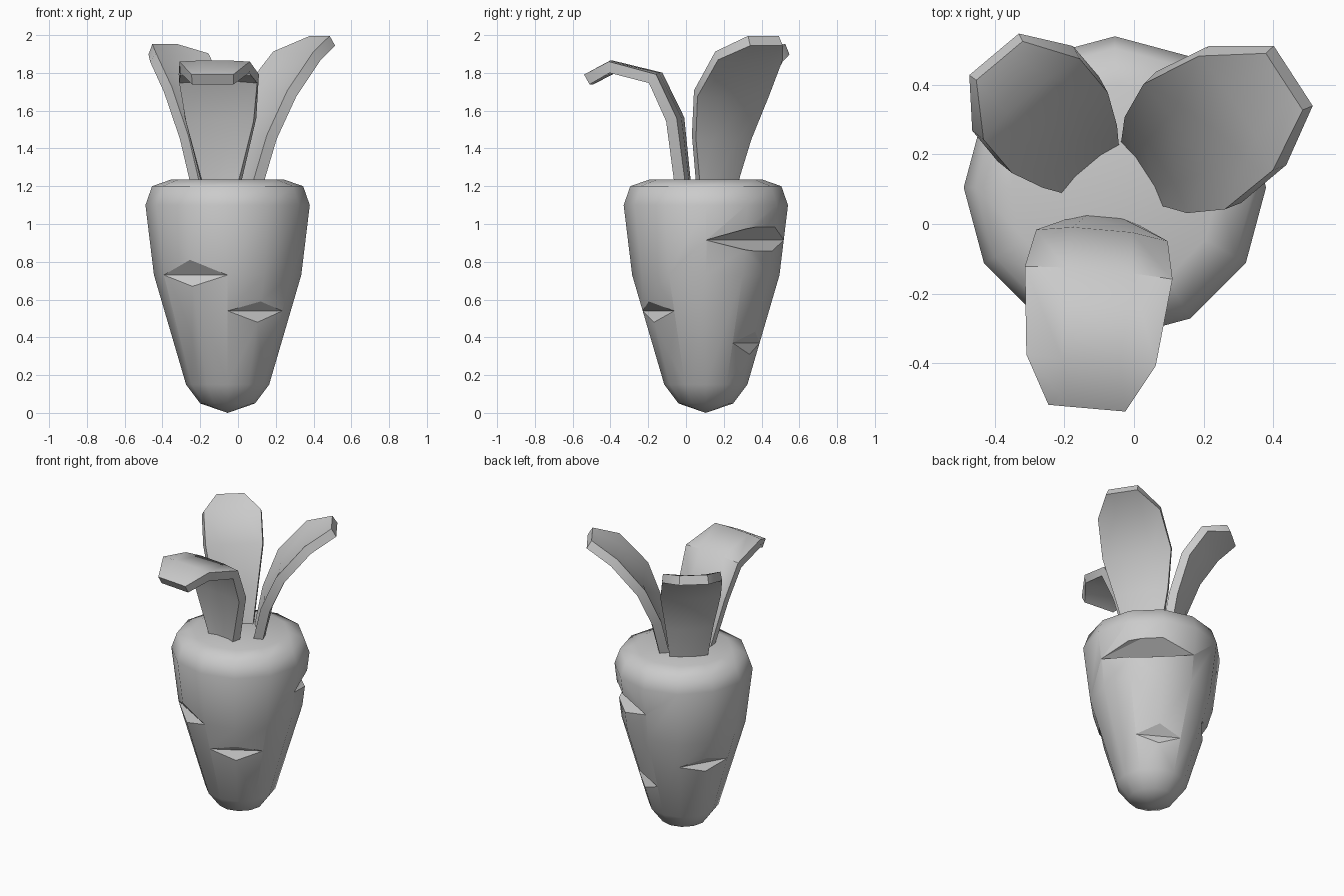
import bpy, bmesh
from math import sin, cos, radians
from mathutils import Vector

if "Cube" in bpy.data.objects:
    bpy.data.objects.remove(bpy.data.objects["Cube"])

AXIS = Vector((-0.055, 0.105, 0))
PROFILE = [(0.145, 0.05), (0.22, 0.15), (0.39, 0.73), (0.435, 1.1), (0.40, 1.2), (0.30, 1.235)]


def polar(az, r, z):
    return AXIS + Vector((r * cos(radians(az)), r * sin(radians(az)), z))


def radius_at(z):
    for (r0, z0), (r1, z1) in zip(PROFILE, PROFILE[1:]):
        if z0 <= z <= z1:
            return r0 + (r1 - r0) * (z - z0) / (z1 - z0)


def finish(bm, name, smooth):
    bmesh.ops.recalc_face_normals(bm, faces=bm.faces[:])
    for f in bm.faces:
        f.smooth = smooth
    me = bpy.data.meshes.new(name)
    bm.to_mesh(me)
    bm.free()
    ob = bpy.data.objects.new(name, me)
    bpy.context.collection.objects.link(ob)
    return ob


def activate(ob):
    bpy.ops.object.select_all(action='DESELECT')
    ob.select_set(True)
    bpy.context.view_layer.objects.active = ob


# root body: 12-sided lathe
bm = bmesh.new()
rings = [[bm.verts.new(polar(30 * i, r, z)) for i in range(12)] for r, z in PROFILE]
tip = bm.verts.new(AXIS)
for i in range(12):
    j = (i + 1) % 12
    bm.faces.new((tip, rings[0][j], rings[0][i]))
    for a, b in zip(rings, rings[1:]):
        bm.faces.new((a[i], a[j], b[j], b[i]))
bm.faces.new(rings[-1])
body = finish(bm, "root_body", True)

# wedge notches: start angle, end angle, middle z, then (angle, low z, high z)
NOTCHES = [
    (-150, -90, 0.73, [(-120, 0.67, 0.81)]),
    (-90, -30, 0.54, [(-60, 0.48, 0.59)]),
    (0, 90, 0.915, [(30, 0.87, 0.965), (60, 0.857, 0.985)]),
    (30, 90, 0.37, [(60, 0.31, 0.43)]),
    (120, 180, 0.55, [(150, 0.505, 0.61)]),
]
bm = bmesh.new()
for a0, a1, zm, mids in NOTCHES:
    A, B = polar(a0, radius_at(zm), zm), polar(a1, radius_at(zm), zm)
    d = (B - A).normalized()
    pts = [A - d * 0.004, B + d * 0.004]
    for az, lo, hi in mids:
        for z in (lo, hi):
            p = polar(az, radius_at(z), z)
            foot = A + d * (p - A).dot(d)
            pts.append(foot + (p - foot) * 1.5)
    bmesh.ops.convex_hull(bm, input=[bm.verts.new(p) for p in pts])
cutter = finish(bm, "notch_cutter", False)
cutter.hide_render = True
mod = body.modifiers.new("notches", 'BOOLEAN')
mod.operation = 'DIFFERENCE'
mod.solver = 'EXACT'
mod.object = cutter
activate(body)
bpy.ops.object.modifier_apply(modifier=mod.name)
bpy.data.objects.remove(cutter)


# leaves: stations are (distance from axis, z, half width, edge cup)
def leaf(name, az, shift, stations, thick):
    u = Vector((cos(radians(az)), sin(radians(az)), 0))
    w = Vector((-u.y, u.x, 0))
    up = Vector((0, 0, 1))
    bm = bmesh.new()
    rows = []
    for i, (r, z, half, cup) in enumerate(stations):
        p, q = stations[max(i - 1, 0)], stations[min(i + 1, len(stations) - 1)]
        n = (u * (q[1] - p[1]) - up * (q[0] - p[0])).normalized()
        c = AXIS + u * r + w * shift + up * z
        rows.append([bm.verts.new(c + w * half * s + n * cup * abs(s)) for s in (-1, -0.45, 0.45, 1)])
    for a, b in zip(rows, rows[1:]):
        for k in range(3):
            bm.faces.new((a[k], a[k + 1], b[k + 1], b[k]))
    ob = finish(bm, name, True)
    sol = ob.modifiers.new("thickness", 'SOLIDIFY')
    sol.thickness = thick
    sol.offset = 0
    activate(ob)
    bpy.ops.object.modifier_apply(modifier=sol.name)
    bpy.ops.object.shade_smooth_by_angle(angle=radians(50))


leaf("front_leaf", -95, -0.025, [
    (0.10, 1.20, 0.095, 0.03), (0.14, 1.56, 0.185, 0.03), (0.255, 1.785, 0.21, 0.02),
    (0.50, 1.84, 0.185, 0.01), (0.625, 1.765, 0.11, 0.0)], 0.06)
leaf("right_leaf", 33, -0.01, [
    (0.13, 1.20, 0.11, -0.02), (0.19, 1.45, 0.17, -0.03), (0.29, 1.67, 0.22, -0.04),
    (0.45, 1.87, 0.20, -0.03), (0.59, 1.97, 0.10, 0.0)], 0.06)
leaf("left_leaf", 130, 0.02, [
    (0.13, 1.20, 0.11, -0.02), (0.19, 1.45, 0.145, -0.03), (0.275, 1.70, 0.185, -0.03),
    (0.39, 1.86, 0.185, -0.03), (0.505, 1.925, 0.09, 0.0)], 0.06)
